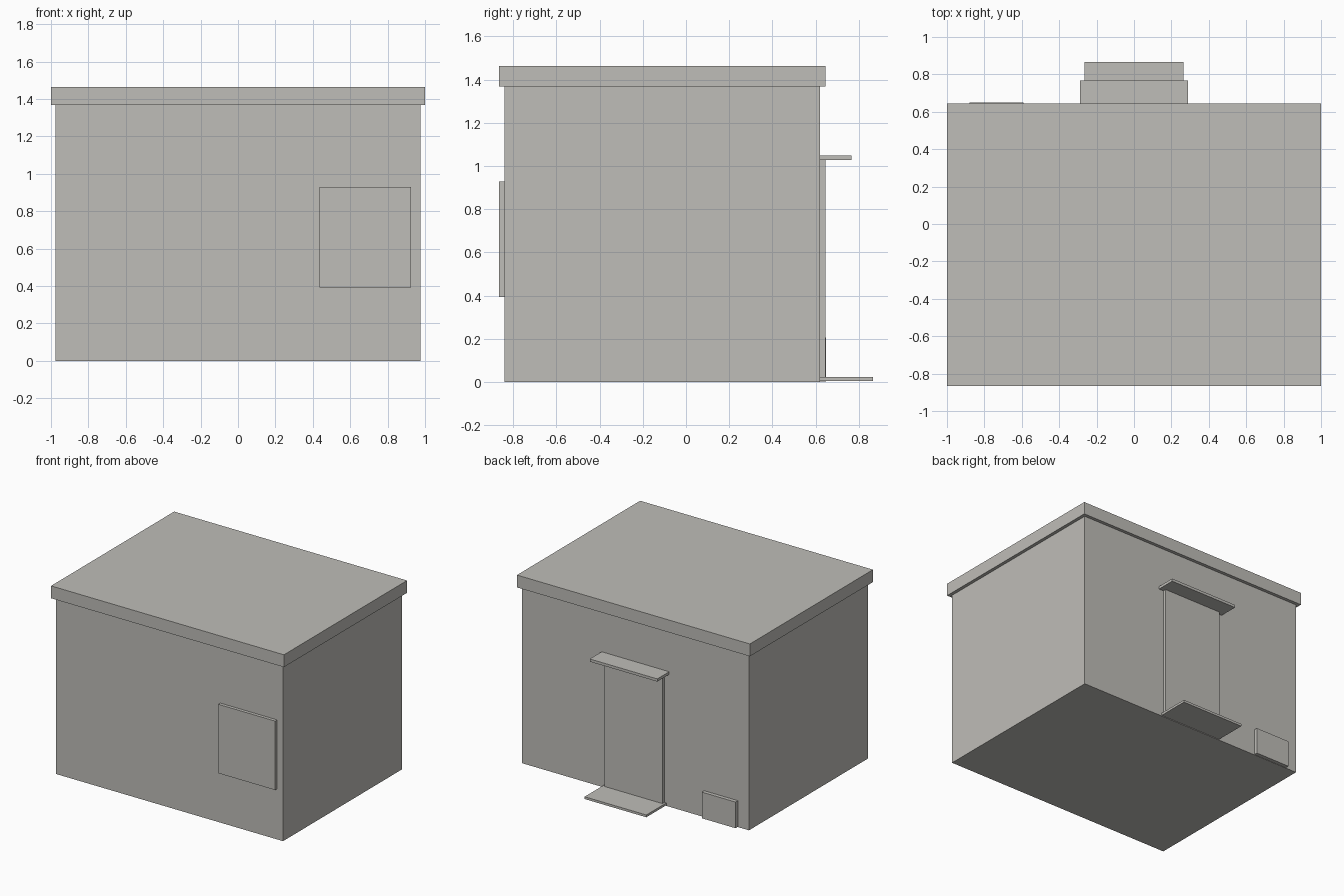
import bpy
from mathutils import Vector

cube = bpy.data.objects.get("Cube")
if cube:
    bpy.data.objects.remove(cube, do_unlink=True)

# One warm grey for the whole building
grey = bpy.data.materials.new("warm concrete grey")
colour = (0.52, 0.51, 0.48, 1.0)
grey.use_nodes = True
grey.diffuse_color = colour
grey.node_tree.nodes["Principled BSDF"].inputs["Base Color"].default_value = colour


def box(name, low, high):
    """Flat-sided block between two opposite corners."""
    low, high = Vector(low), Vector(high)
    bpy.ops.mesh.primitive_cube_add(size=1)
    obj = bpy.context.object
    obj.name = obj.data.name = name
    for v in obj.data.vertices:
        v.co = (low + high) / 2 + v.co * (high - low)
    obj.data.materials.append(grey)
    return obj


BACK = 0.62      # back wall plane
FRONT = -0.84    # front wall plane
TOP = 1.367      # wall height
LIP = 0.025      # overhang and panel thickness

# Main body and overhanging flat roof
box("walls", (-0.975, FRONT, 0), (0.975, BACK, TOP))
box("roof", (-1, FRONT - LIP, TOP), (1, BACK + LIP, 1.463))

# Front hatch panel
box("front_panel", (0.437, FRONT - LIP, 0.393), (0.925, FRONT, 0.928))

# Back entrance: door, canopy and doorstep
box("door", (-0.25, BACK, 0.023), (0.25, BACK + LIP, 1.027))
box("door_canopy", (-0.29, BACK, 1.027), (0.29, 0.766, 1.048))
box("doorstep", (-0.265, BACK, 0.005), (0.265, 0.865, 0.023))

# Low vent panel beside the door
box("vent_panel", (-0.88, BACK, 0.002), (-0.59, 0.649, 0.205))
